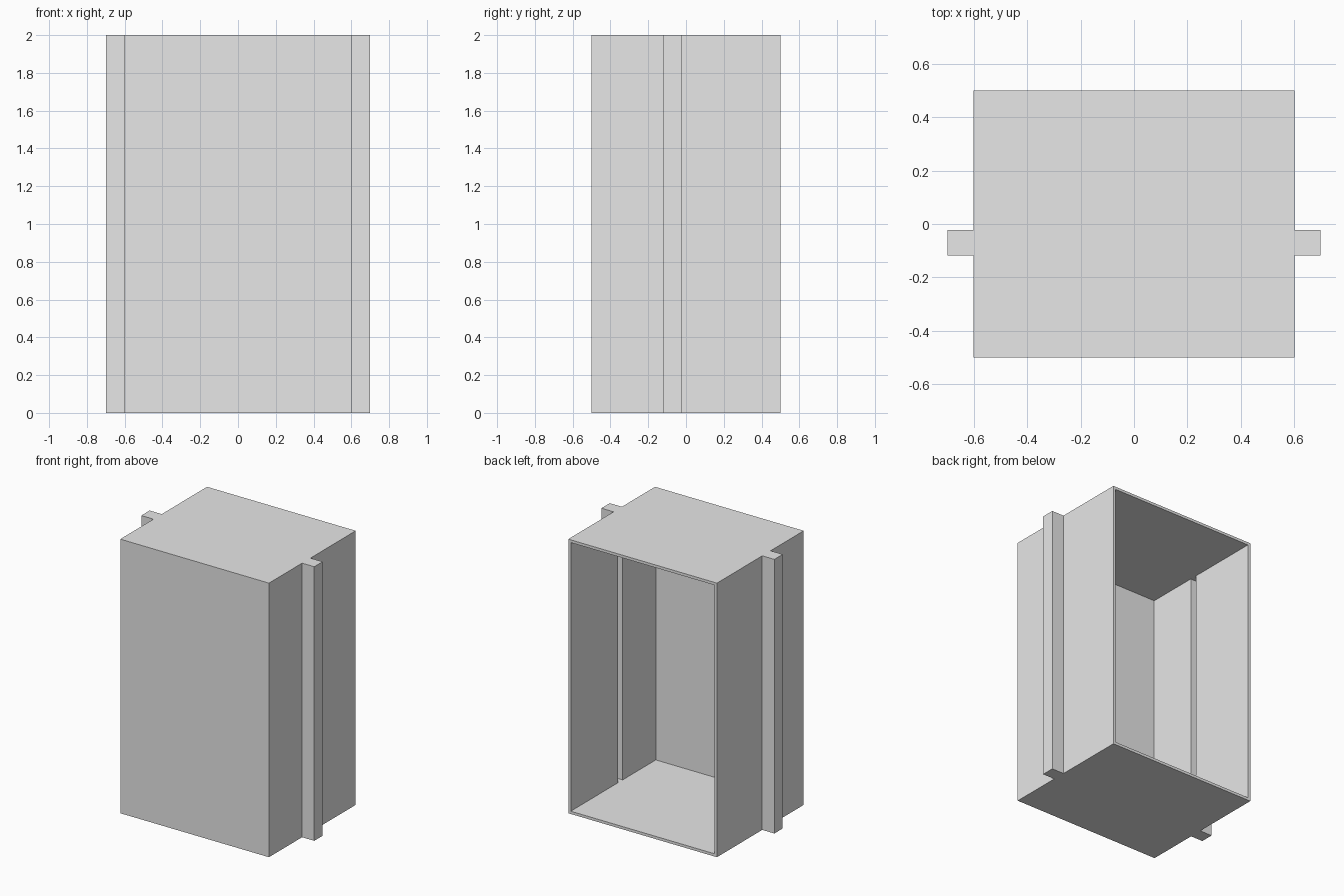
import bpy
import bmesh

cube = bpy.data.objects.get("Cube")
if cube:
    bpy.data.objects.remove(cube, do_unlink=True)

WALL = 0.02
HALF_W, HALF_D, HEIGHT = 0.6, 0.5, 2.0
RIB_X, RIB_FRONT, RIB_BACK = 0.698, -0.118, -0.022

grey = bpy.data.materials.new("light_grey")
grey.use_nodes = True
grey.diffuse_color = (0.8, 0.8, 0.8, 1)
grey.node_tree.nodes["Principled BSDF"].inputs["Base Color"].default_value = (0.8, 0.8, 0.8, 1)


def prism(name, inset, back):
    """Box outline with a rib on each side, extruded upward."""
    x, rib = HALF_W - inset, RIB_X - inset
    front, near, far = -HALF_D + inset, RIB_FRONT + inset, RIB_BACK - inset
    right = [(x, front), (x, near), (rib, near), (rib, far), (x, far), (x, back)]
    outline = right + [(-px, py) for px, py in reversed(right)]
    bm = bmesh.new()
    base = bm.faces.new([bm.verts.new((px, py, inset)) for px, py in outline])
    top = bmesh.ops.extrude_face_region(bm, geom=[base])["geom"]
    bmesh.ops.translate(bm, vec=(0, 0, HEIGHT - 2 * inset),
                        verts=[v for v in top if isinstance(v, bmesh.types.BMVert)])
    bmesh.ops.recalc_face_normals(bm, faces=bm.faces)
    mesh = bpy.data.meshes.new(name)
    bm.to_mesh(mesh)
    bm.free()
    mesh.materials.append(grey)
    obj = bpy.data.objects.new(name, mesh)
    bpy.context.collection.objects.link(obj)
    return obj


# Outer casing with its two side ribs
casing = prism("casing", 0, HALF_D)

# Hollow interior, open at the back and running into the ribs
hollow = prism("hollow_cutter", WALL, HALF_D + 0.1)
hollow.hide_render = True
cut = casing.modifiers.new("hollow", "BOOLEAN")
cut.operation = "DIFFERENCE"
cut.solver = "EXACT"
cut.object = hollow

bpy.context.view_layer.objects.active = casing
bpy.ops.object.modifier_apply(modifier=cut.name)
bpy.data.objects.remove(hollow, do_unlink=True)
